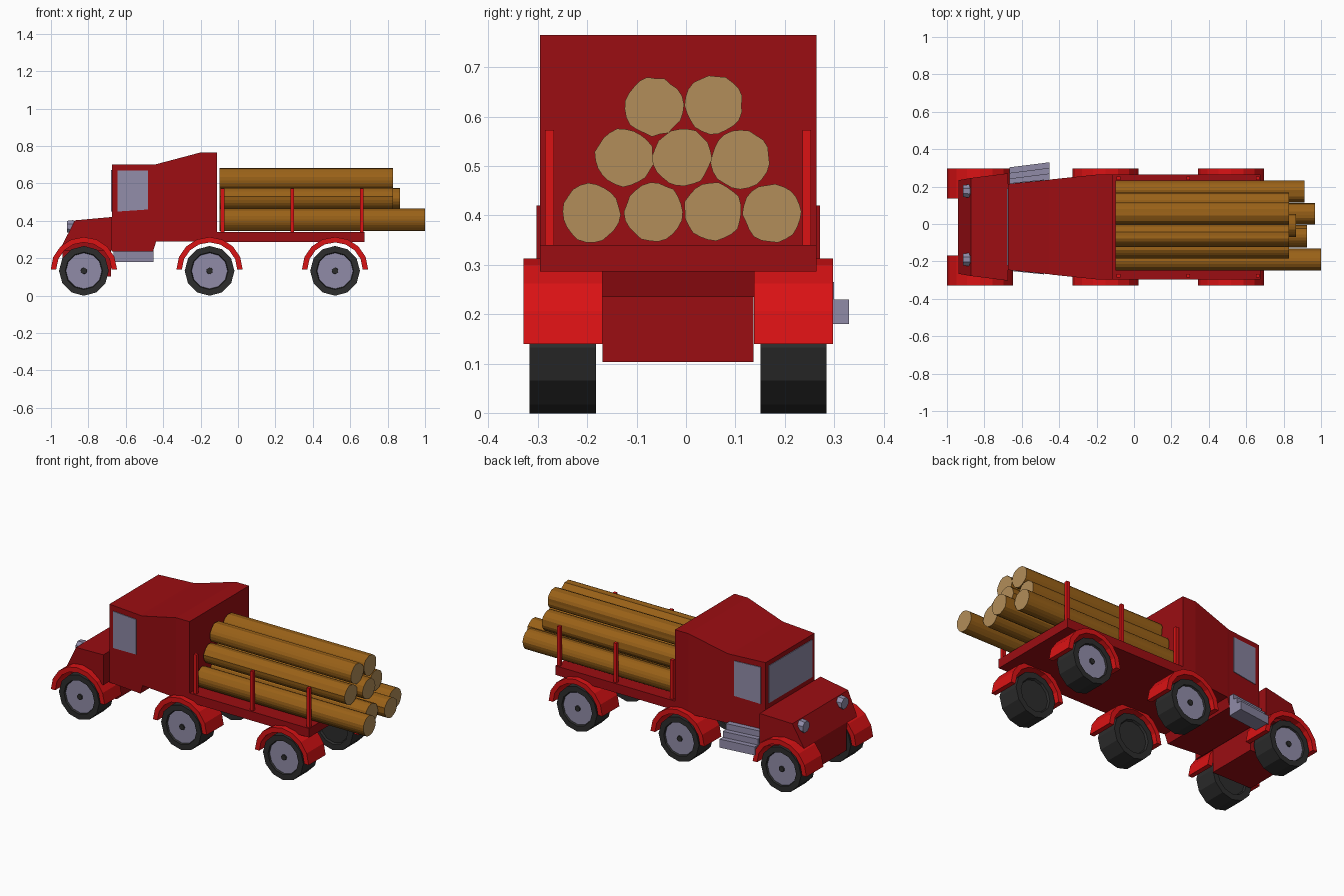
import bpy, bmesh, math, random

if "Cube" in bpy.data.objects:
    bpy.data.objects.remove(bpy.data.objects["Cube"])

random.seed(4)
C = -0.016  # y of the truck's mirror plane


def mat(name, r, g, b):
    m = bpy.data.materials.new(name)
    m.diffuse_color = (r, g, b, 1)
    m.use_nodes = True
    m.node_tree.nodes["Principled BSDF"].inputs["Base Color"].default_value = m.diffuse_color
    return m


RED = mat("dark_red", 0.33, 0.004, 0.006)
BRIGHT = mat("bright_red", 0.70, 0.006, 0.007)
BLACK = mat("tyre_black", 0.025, 0.025, 0.025)
GREY = mat("lavender_grey", 0.28, 0.26, 0.39)
BARK = mat("bark_brown", 0.32, 0.12, 0.009)
WOOD = mat("cut_wood", 0.45, 0.27, 0.10)


def loft(name, rings, mats, slots=None):
    """Closed solid through rings; slots = material per cap/band/.../cap."""
    bm = bmesh.new()
    vs = [[bm.verts.new(p) for p in r] for r in rings]
    slots = slots or [0] * (len(rings) + 1)
    n = len(rings[0])
    bm.faces.new(vs[0]).material_index = slots[0]
    bm.faces.new(vs[-1]).material_index = slots[-1]
    for k in range(len(rings) - 1):
        for i in range(n):
            j = (i + 1) % n
            f = bm.faces.new((vs[k][i], vs[k][j], vs[k + 1][j], vs[k + 1][i]))
            f.material_index = slots[k + 1]
    bmesh.ops.recalc_face_normals(bm, faces=bm.faces)
    me = bpy.data.meshes.new(name)
    bm.to_mesh(me)
    bm.free()
    for m in mats:
        me.materials.append(m)
    ob = bpy.data.objects.new(name, me)
    bpy.context.collection.objects.link(ob)
    return ob


def section(x, z0, z1, h):
    return [(x, C - h, z0), (x, C + h, z0), (x, C + h, z1), (x, C - h, z1)]


def circle(n, r, start=0.0):
    return [(r * math.cos(start + math.tau * i / n),
             r * math.sin(start + math.tau * i / n)) for i in range(n)]


# Body: cab, hood, front block and flat bed as cross-sections along x
loft("cab", [section(*s) for s in (
    (-0.674, 0.235, 0.70, 0.23), (-0.455, 0.235, 0.70, 0.252),
    (-0.438, 0.288, 0.702, 0.255), (-0.20, 0.288, 0.765, 0.28),
    (-0.112, 0.288, 0.765, 0.28))], [RED])
loft("hood", [section(*s) for s in (
    (-0.94, 0.24, 0.27, 0.25), (-0.872, 0.24, 0.402, 0.262),
    (-0.674, 0.24, 0.42, 0.287))], [RED])
loft("front_block", [section(-0.938, 0.103, 0.26, 0.153),
                     section(-0.68, 0.103, 0.26, 0.153)], [RED])
loft("flat_bed", [section(-0.12, 0.286, 0.34, 0.28),
                  section(0.675, 0.286, 0.34, 0.28)], [RED])

# Windows as thin plates
loft("windshield", [section(-0.678, 0.45, 0.672, 0.205),
                    section(-0.671, 0.45, 0.672, 0.205)], [GREY])


def wall(x):
    return 0.23 + (x + 0.674) * 0.1


for s, side in ((-1, "right"), (1, "left")):
    loft(side + "_window", [[(x, C + s * (wall(x) + d), z) for x, z in (
        (-0.645, 0.449), (-0.482, 0.46), (-0.482, 0.668), (-0.645, 0.668))]
        for d in (-0.003, 0.004)], [GREY])

    # Headlight
    loft(side + "_headlight", [[(x, -0.007 + s * 0.183 + a, 0.368 + b)
         for a, b in circle(8, r, math.pi / 8)]
        for x, r in ((-0.85, 0.02), (-0.882, 0.038), (-0.914, 0.034))], [GREY])

    # Side posts
    for k, x in enumerate((-0.083, 0.29, 0.661)):
        y = C + s * 0.2605
        loft(f"{side}_post_{k}", [[(x - 0.01, y - 0.009, z), (x + 0.01, y - 0.009, z),
             (x + 0.01, y + 0.009, z), (x - 0.01, y + 0.009, z)]
            for z in (0.33, 0.573)], [BRIGHT])

    # Wheels and arched fenders
    for k, x in enumerate((-0.824, -0.152, 0.519)):
        y = C + s * 0.2335
        prof = ((-0.055, 0.02), (-0.055, 0.092), (-0.067, 0.098), (-0.067, 0.133),
                (0.067, 0.133), (0.067, 0.1), (0.057, 0.096), (0.057, 0.017),
                (0.064, 0.016))
        loft(f"{side}_wheel_{k}", [[(x + a, y + s * d, 0.132 + b)
             for a, b in circle(12, r)] for d, r in prof],
             [BLACK, GREY], [0, 0, 0, 0, 0, 0, 0, 1, 0, 0])
        arch = []
        for i in range(9):
            a = math.pi * i / 8
            ca, sa = math.cos(a), math.sin(a)
            arch.append([(x + r * ca, y + w, 0.14 + (r - 0.004) * sa)
                         for r, w in ((0.148, -0.08), (0.148, 0.08),
                                      (0.177, 0.08), (0.177, -0.08))])
        loft(f"{side}_fender_{k}", arch, [BRIGHT])

# Boarding steps, one side only, following the cab wall
stair = ((0.21, 0.18), (0.303, 0.18), (0.303, 0.23), (0.273, 0.23),
         (0.273, 0.265), (0.243, 0.265), (0.243, 0.30), (0.21, 0.30))
loft("boarding_steps", [[(x, y + sh, z) for y, z in stair]
                        for x, sh in ((-0.665, 0.0), (-0.452, 0.027))], [GREY])

# Log load: (y, z, end x), slightly irregular round sections
logs = ((-0.192, 0.405, 1.0), (-0.065, 0.407, 0.925), (0.055, 0.408, 0.967),
        (0.175, 0.405, 0.912), (-0.125, 0.517, 0.83), (-0.008, 0.517, 0.867),
        (0.11, 0.513, 0.83), (-0.065, 0.62, 0.83), (0.056, 0.624, 0.83))
for k, (y, z, end) in enumerate(logs):
    ring = []
    for a, b in circle(22, 0.059, random.random()):
        f = random.uniform(0.96, 1.04)
        ring.append((y + a * f, z + b * f))
    loft(f"log_{k}", [[(x, p, q) for p, q in ring] for x in (-0.098, end)],
         [BARK, WOOD], [1, 0, 1])
